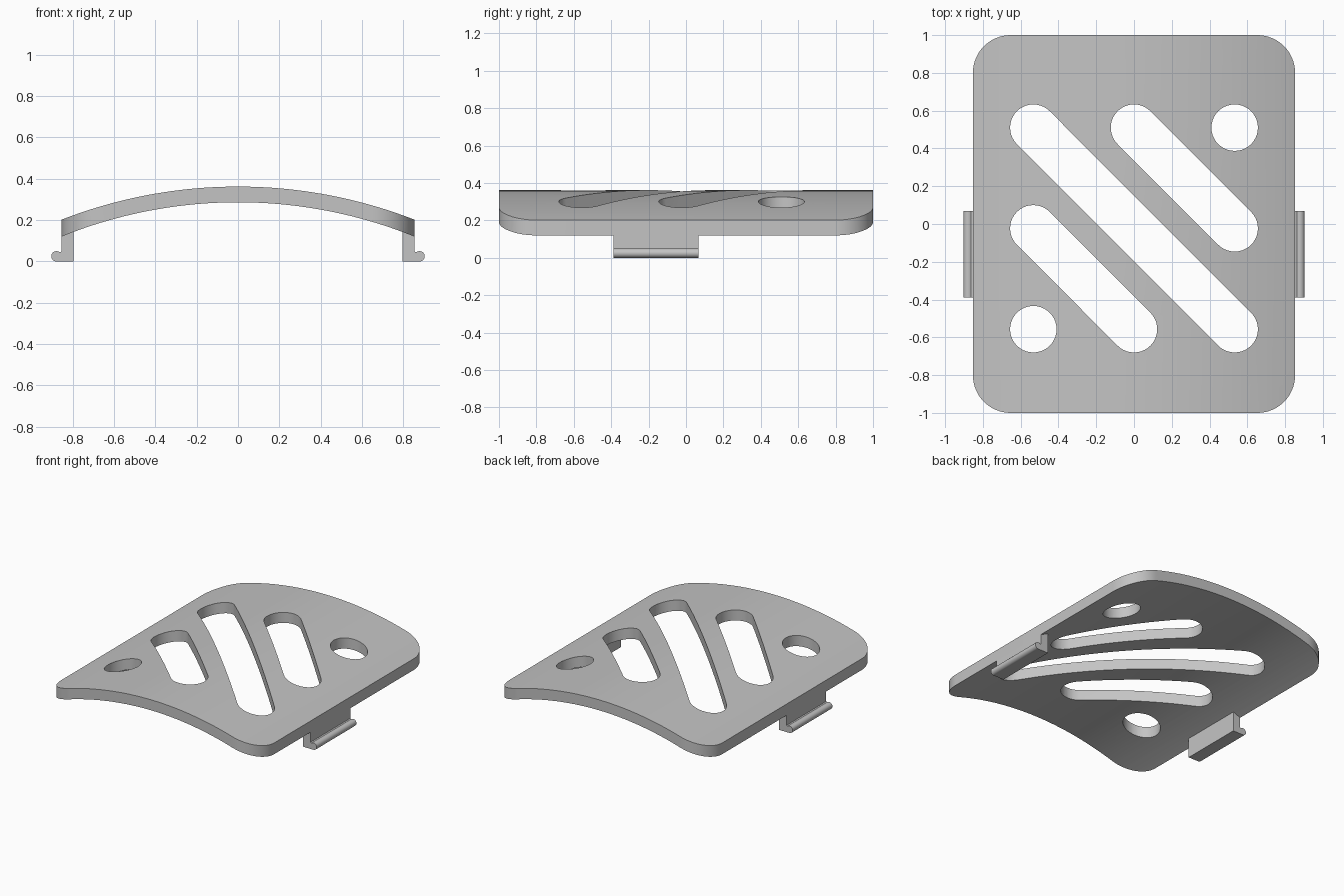
import bpy, bmesh
from math import sin, cos, pi, radians, asin, atan2
from mathutils import Vector

cube = bpy.data.objects.get("Cube")
if cube:
    bpy.data.objects.remove(cube, do_unlink=True)

grey = bpy.data.materials.new("plain grey")
grey.use_nodes = True
grey.diffuse_color = (0.55, 0.55, 0.55, 1)
grey.node_tree.nodes["Principled BSDF"].inputs["Base Color"].default_value = (0.55, 0.55, 0.55, 1)

HALF_W, TOP_Z, THICK, R_TOP = 0.853, 0.362, 0.076, 2.354
HOLE_R = 0.123


def arc(cx, cy, r, a0, a1, n):
    """Points on an arc, angles in radians."""
    return [(cx + r * cos(a0 + (a1 - a0) * i / n), cy + r * sin(a0 + (a1 - a0) * i / n))
            for i in range(n + 1)]


def prism(name, outline, low, high, axis):
    """Extrude a 2D outline along z (plan outline) or y (front outline)."""
    place = (lambda u, v, h: (u, v, h)) if axis == "z" else (lambda u, v, h: (u, h, v))
    bm = bmesh.new()
    face = bm.faces.new([bm.verts.new(place(u, v, low)) for u, v in outline])
    side = bmesh.ops.extrude_face_region(bm, geom=[face])["geom"]
    moved = [g for g in side if isinstance(g, bmesh.types.BMVert)]
    bmesh.ops.translate(bm, verts=moved, vec=Vector(place(0, 0, high - low)))
    bmesh.ops.recalc_face_normals(bm, faces=bm.faces)
    mesh = bpy.data.meshes.new(name)
    bm.to_mesh(mesh)
    bm.free()
    mesh.materials.append(grey)
    obj = bpy.data.objects.new(name, mesh)
    bpy.context.collection.objects.link(obj)
    return obj


def cut(obj, cutter, operation):
    """Apply one boolean and remove its cutter."""
    cutter.hide_render = True
    mod = obj.modifiers.new("cut", "BOOLEAN")
    mod.operation, mod.object, mod.solver = operation, cutter, "EXACT"
    graph = bpy.context.evaluated_depsgraph_get()
    mesh = bpy.data.meshes.new_from_object(obj.evaluated_get(graph))
    obj.modifiers.clear()
    obj.data = mesh
    bpy.data.objects.remove(cutter, do_unlink=True)


def smooth(obj):
    bpy.ops.object.select_all(action="DESELECT")
    obj.select_set(True)
    bpy.context.view_layer.objects.active = obj
    bpy.ops.object.shade_smooth_by_angle(angle=radians(30))


# Arched panel, trimmed to a rounded rectangle
centre_z = TOP_Z - R_TOP
spread = asin(0.95 / R_TOP)
profile = (arc(0, centre_z, R_TOP, pi / 2 - spread, pi / 2 + spread, 48)
           + arc(0, centre_z, R_TOP - THICK, pi / 2 + spread, pi / 2 - spread, 48))
panel = prism("arched_panel", profile, -1.1, 1.1, "y")
rim = []
for i, (sx, sy) in enumerate([(1, 1), (-1, 1), (-1, -1), (1, -1)]):
    rim += arc(sx * (HALF_W - 0.2), sy * 0.8, 0.2, i * pi / 2, (i + 1) * pi / 2, 16)
cut(panel, prism("rim_cutter", rim, -0.5, 1, "z"), "INTERSECT")

# Diagonal slots, and round holes in two corners
L, M, R = -0.533, 0, 0.533
TOP, MID, LOW = 0.51, -0.023, -0.557
for x0, y0, x1, y1 in [(L, TOP, R, LOW), (M, TOP, R, MID), (L, MID, M, LOW),
                       (R, TOP, R, TOP), (L, LOW, L, LOW)]:
    a = atan2(y1 - y0, x1 - x0)
    slot = arc(x1, y1, HOLE_R, a - pi / 2, a + pi / 2, 20)
    slot += arc(x0, y0, HOLE_R, a + pi / 2, a + 3 * pi / 2, 20)
    if (x0, y0) == (x1, y1):
        slot = arc(x0, y0, HOLE_R, 0, 2 * pi, 40)[:-1]
    cut(panel, prism("slot_cutter", slot, -0.5, 1, "z"), "DIFFERENCE")
smooth(panel)

# Side clips with a rounded catch along the lower edge
for name, s in (("left_clip", 1), ("right_clip", -1)):
    outline = [(0.795, 0.144), (0.795, 0)]
    outline += arc(0.878, 0.025, 0.025, -pi / 2, pi * 0.6, 14)
    outline += [(0.862, 0.045), (0.853, 0.048), (0.853, 0.121)]
    smooth(prism(name, [(s * x, z) for x, z in outline], -0.388, 0.068, "y"))
